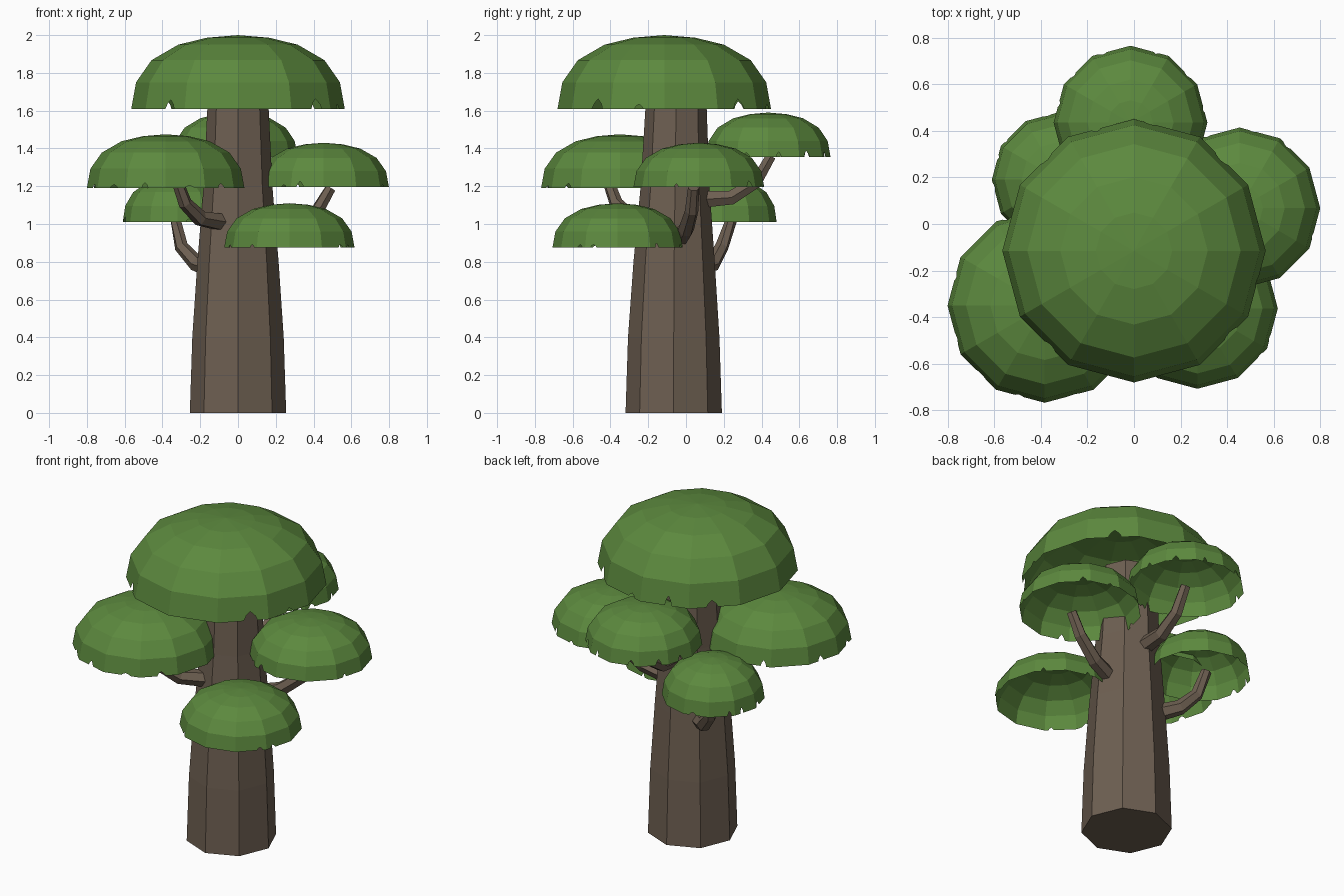
import bpy, bmesh, math, random
from mathutils import Vector

if "Cube" in bpy.data.objects:
    bpy.data.objects.remove(bpy.data.objects["Cube"])

random.seed(4)


def material(name, rgb):
    m = bpy.data.materials.new(name)
    m.diffuse_color = (*rgb, 1)
    m.use_nodes = True
    m.node_tree.nodes["Principled BSDF"].inputs["Base Color"].default_value = m.diffuse_color
    return m


BARK = material("bark brown", (0.155, 0.115, 0.083))
LEAF = material("leaf green", (0.107, 0.25, 0.048))


def finish(bm, name, mat, recalc=True):
    if recalc:
        bmesh.ops.recalc_face_normals(bm, faces=bm.faces)
    me = bpy.data.meshes.new(name)
    bm.to_mesh(me)
    bm.free()
    me.materials.append(mat)
    ob = bpy.data.objects.new(name, me)
    bpy.context.collection.objects.link(ob)
    return ob


def loft(name, rings, mat):
    """Closed tube through a list of rings of points."""
    bm = bmesh.new()
    vs = [[bm.verts.new(p) for p in r] for r in rings]
    n = len(vs[0])
    for a, b in zip(vs, vs[1:]):
        for i in range(n):
            j = (i + 1) % n
            bm.faces.new((a[i], a[j], b[j], b[i]))
    bm.faces.new(vs[0][::-1])
    bm.faces.new(vs[-1])
    return finish(bm, name, mat)


# Eight-sided tapering trunk: (z, radius, centre y)
trunk = [(0, .255, -.065), (.4, .242, -.065), (.8, .215, -.063),
         (1.2, .182, -.058), (1.66, .16, -.052)]
loft("trunk", [[(r * math.cos(k * math.pi / 4), cy + r * math.sin(k * math.pi / 4), z)
                for k in range(8)] for z, r, cy in trunk], BARK)


def branch(name, path, r0=.05, r1=.03, sides=6):
    pts = [Vector(p) for p in path]
    rings = []
    for i, p in enumerate(pts):
        d = (pts[min(i + 1, len(pts) - 1)] - pts[max(i - 1, 0)]).normalized()
        side = d.cross(Vector((0, 0, 1))).normalized()
        up = side.cross(d)
        r = r0 + (r1 - r0) * i / (len(pts) - 1)
        rings.append([p + r * (side * math.cos(t) + up * math.sin(t))
                      for t in (2 * math.pi * k / sides for k in range(sides))])
    loft(name, rings, BARK)


# Upturned branches
branch("branch_front_left", [(-.09, -.19, 1.01), (-.2, -.29, 1.03), (-.28, -.37, 1.11), (-.33, -.42, 1.25)])
branch("branch_right", [(.13, -.04, .92), (.29, 0, .97), (.42, .03, 1.07), (.49, .04, 1.19)])
branch("branch_back_left", [(-.13, .05, .76), (-.22, .14, .79), (-.3, .19, .88), (-.33, .24, 1.02)])
branch("branch_back", [(0, .09, 1.13), (0, .24, 1.14), (0, .37, 1.22), (0, .45, 1.36)])

# Dome profile: (radius fraction, height fraction)
PROFILE = [(1, 0), (.955, .36), (.81, .66), (.56, .87), (.29, .965)]


def canopy(name, cx, cy, r, z0, z1, n=12):
    """Open leafy shell whose rim has small ragged notches."""
    bm = bmesh.new()
    rings = [[bm.verts.new((cx + r * f * math.sin(2 * math.pi * k / n),
                            cy + r * f * math.cos(2 * math.pi * k / n),
                            z0 + h * (z1 - z0))) for k in range(n)] for f, h in PROFILE]
    top = bm.verts.new((cx, cy, z1))
    for lo, hi in zip(rings, rings[1:]):
        for i in range(n):
            j = (i + 1) % n
            rim = []
            if lo is rings[0] and random.random() < .75:
                a, b, c, d = (v.co for v in (lo[i], lo[j], hi[i], hi[j]))
                t = random.uniform(.1, .65)
                w = random.uniform(.12, .28)
                h = random.uniform(.12, .42)
                for s, u in ((t, 0), (t + w * .15, h * .5), (t + w * .5, h),
                             (t + w * .8, h * .6), (t + w, 0)):
                    rim.append(bm.verts.new(a.lerp(b, s).lerp(c.lerp(d, s), u)))
            bm.faces.new([hi[i], hi[j], lo[j]] + rim[::-1] + [lo[i]])
    for i in range(n):
        bm.faces.new((top, rings[-1][(i + 1) % n], rings[-1][i]))
    # outward normals
    bmesh.ops.recalc_face_normals(bm, faces=bm.faces)
    bm.normal_update()
    if sum(f.normal.z for f in bm.faces) < 0:
        bmesh.ops.reverse_faces(bm, faces=bm.faces)
    finish(bm, name, LEAF, recalc=False)


# Crown and the five lower leaf domes
canopy("crown_top", 0, -.115, .565, 1.61, 2.0)
canopy("canopy_front_left", -.383, -.35, .417, 1.19, 1.475)
canopy("canopy_right", .453, .068, .346, 1.195, 1.43)
canopy("canopy_front_right", .272, -.362, .345, .875, 1.11)
canopy("canopy_back_left", -.32, .19, .29, 1.01, 1.25)
canopy("canopy_back", -.015, .435, .33, 1.355, 1.59)
